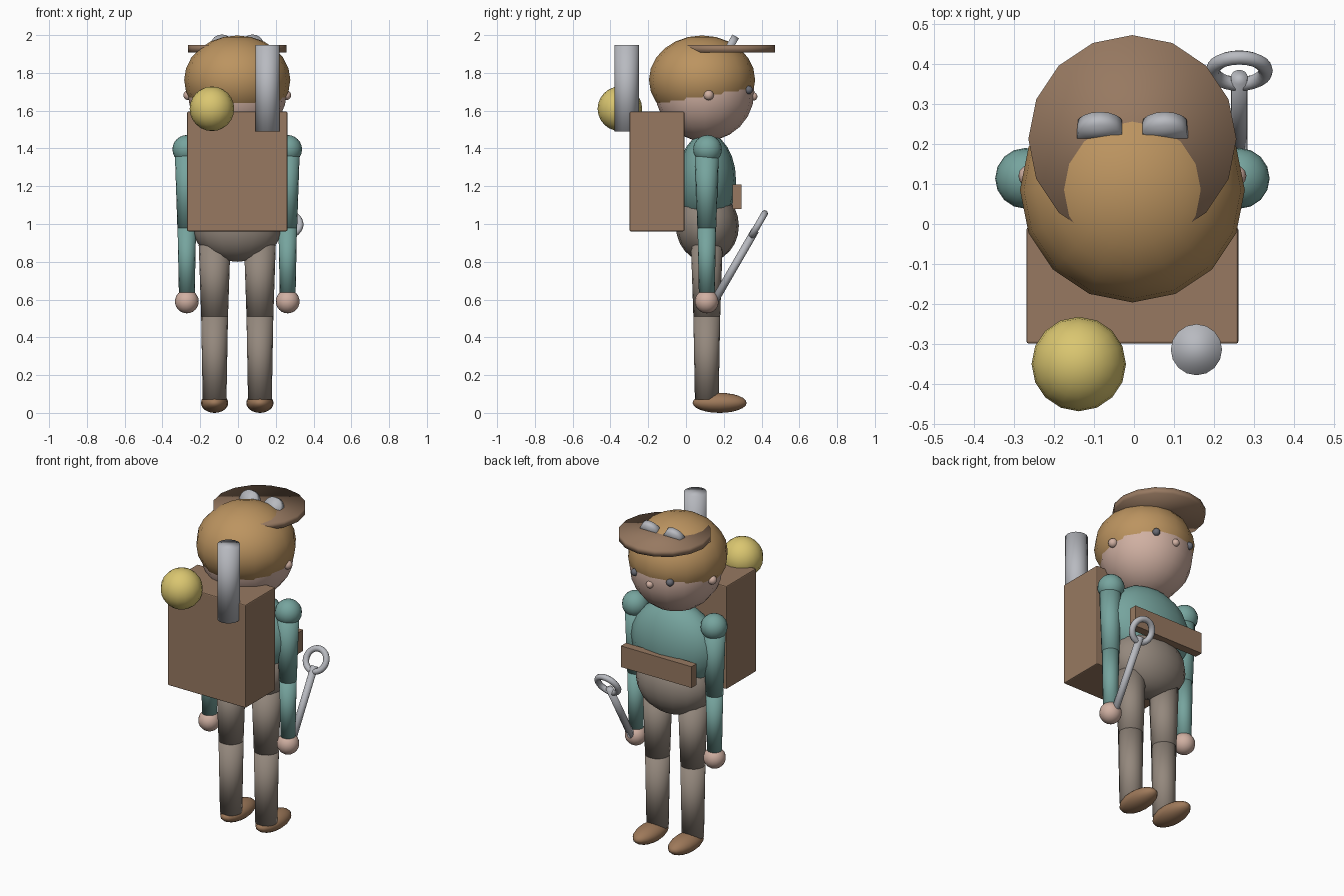
import bpy
from math import radians

cube = bpy.data.objects.get("Cube")
if cube:
    bpy.data.objects.remove(cube, do_unlink=True)

MID = -0.004  # body centre line
BODY_Y = 0.11


def material(name, rgb):
    """Flat material from an 8-bit display colour."""
    linear = [((c / 255 + 0.055) / 1.055) ** 2.4 for c in rgb] + [1.0]
    mat = bpy.data.materials.new(name)
    mat.use_nodes = True
    mat.diffuse_color = linear
    mat.node_tree.nodes["Principled BSDF"].inputs["Base Color"].default_value = linear
    return mat


hair_tan = material("hair_tan", (188, 148, 96))
leather = material("leather_brown", (151, 121, 97))
shoe_brown = material("shoe_brown", (158, 121, 90))
skin = material("skin", (208, 176, 162))
teal = material("shirt_teal", (118, 164, 158))
taupe = material("trouser_taupe", (148, 136, 125))
metal = material("metal_grey", (184, 186, 192))
yellow = material("yellow", (218, 198, 112))
eye_grey = material("eye_grey", (105, 107, 116))


def finish(name, mat, smooth=True):
    ob = bpy.context.object
    ob.name = name
    ob.data.materials.append(mat)
    if smooth:
        bpy.ops.object.shade_smooth()
    return ob


def ball(name, mat, loc, size, segments=16, rings=12):
    bpy.ops.mesh.primitive_uv_sphere_add(segments=segments, ring_count=rings, radius=1, location=loc)
    bpy.context.object.scale = size if isinstance(size, tuple) else (size,) * 3
    return finish(name, mat)


def tube(name, mat, loc, r_low, r_top, depth, tilt=0, sides=16):
    bpy.ops.mesh.primitive_cone_add(vertices=sides, radius1=r_low, radius2=r_top, depth=depth,
                                    location=loc, rotation=(radians(tilt), 0, 0))
    return finish(name, mat)


def limb(name, mat, x, z_low, z_top, r_low, r_top):
    return tube(name, mat, (x, BODY_Y, (z_low + z_top) / 2), r_low, r_top, z_top - z_low)


def box(name, mat, loc, size, bevel=0.0):
    bpy.ops.mesh.primitive_cube_add(size=1, location=loc)
    ob = finish(name, mat, smooth=False)
    ob.scale = size
    bpy.ops.object.transform_apply(location=False, rotation=False, scale=True)
    if bevel:
        mod = ob.modifiers.new("edge_bevel", "BEVEL")
        mod.width = bevel
        mod.segments = 2
    return ob


# Torso and hips
ball("torso", teal, (MID, BODY_Y, 1.23), (0.28, 0.155, 0.25))
ball("hips", taupe, (MID, 0.113, 0.99), (0.24, 0.167, 0.19))
box("belt", leather, (MID, 0.27, 1.145), (0.48, 0.05, 0.13))

# Head, hair and flat brim
ball("head", skin, (MID, 0.10, 1.70), 0.262)
ball("hair", hair_tan, (MID, 0.085, 1.763), (0.281, 0.281, 0.235))
tube("hat_brim", leather, (MID, 0.212, 1.928), 0.26, 0.26, 0.038)
ball("nose", skin, (MID, 0.356, 1.675), 0.022)

# Paired parts
for side, s in (("right", -1), ("left", 1)):
    # Face and goggles
    ball(side + "_eye", eye_grey, (MID + s * 0.12, 0.332, 1.71), 0.022, 12, 8)
    ball(side + "_ear", skin, (MID + s * 0.258, 0.12, 1.682), 0.027, 12, 8)
    tube(side + "_goggle", metal, (MID + s * 0.081, 0.234, 1.943), 0.058, 0.058, 0.04, tilt=60)
    # Arm
    x = MID + s * 0.267
    ball(side + "_shoulder", teal, (x, BODY_Y + 0.004, 1.395), 0.076)
    limb(side + "_upper_arm", teal, x, 0.98, 1.39, 0.05, 0.064)
    limb(side + "_forearm", teal, x, 0.63, 0.98, 0.042, 0.049)
    ball(side + "_hand", skin, (x, BODY_Y, 0.59), 0.063)
    # Leg
    x = MID + s * 0.12
    limb(side + "_thigh", taupe, x, 0.51, 0.89, 0.071, 0.084)
    limb(side + "_shin", taupe, x, 0.07, 0.51, 0.063, 0.071)
    ball(side + "_shoe", shoe_brown, (x, 0.178, 0.053), (0.072, 0.143, 0.053))

# Backpack with pipe and ball
box("backpack", leather, (MID, -0.154, 1.278), (0.53, 0.29, 0.633), bevel=0.006)
tube("exhaust_pipe", metal, (0.156, -0.314, 1.718), 0.064, 0.064, 0.457)
ball("yellow_ball", yellow, (-0.138, -0.35, 1.61), 0.118)

# Ring spanner held in the left hand
tube("spanner_handle", metal, (0.263, 0.257, 0.777), 0.021, 0.021, 0.44, tilt=-30)
bpy.ops.mesh.primitive_torus_add(location=(0.263, 0.383, 0.998), rotation=(radians(60), 0, 0),
                                 major_radius=0.066, minor_radius=0.018,
                                 major_segments=24, minor_segments=10)
finish("spanner_ring", metal)
